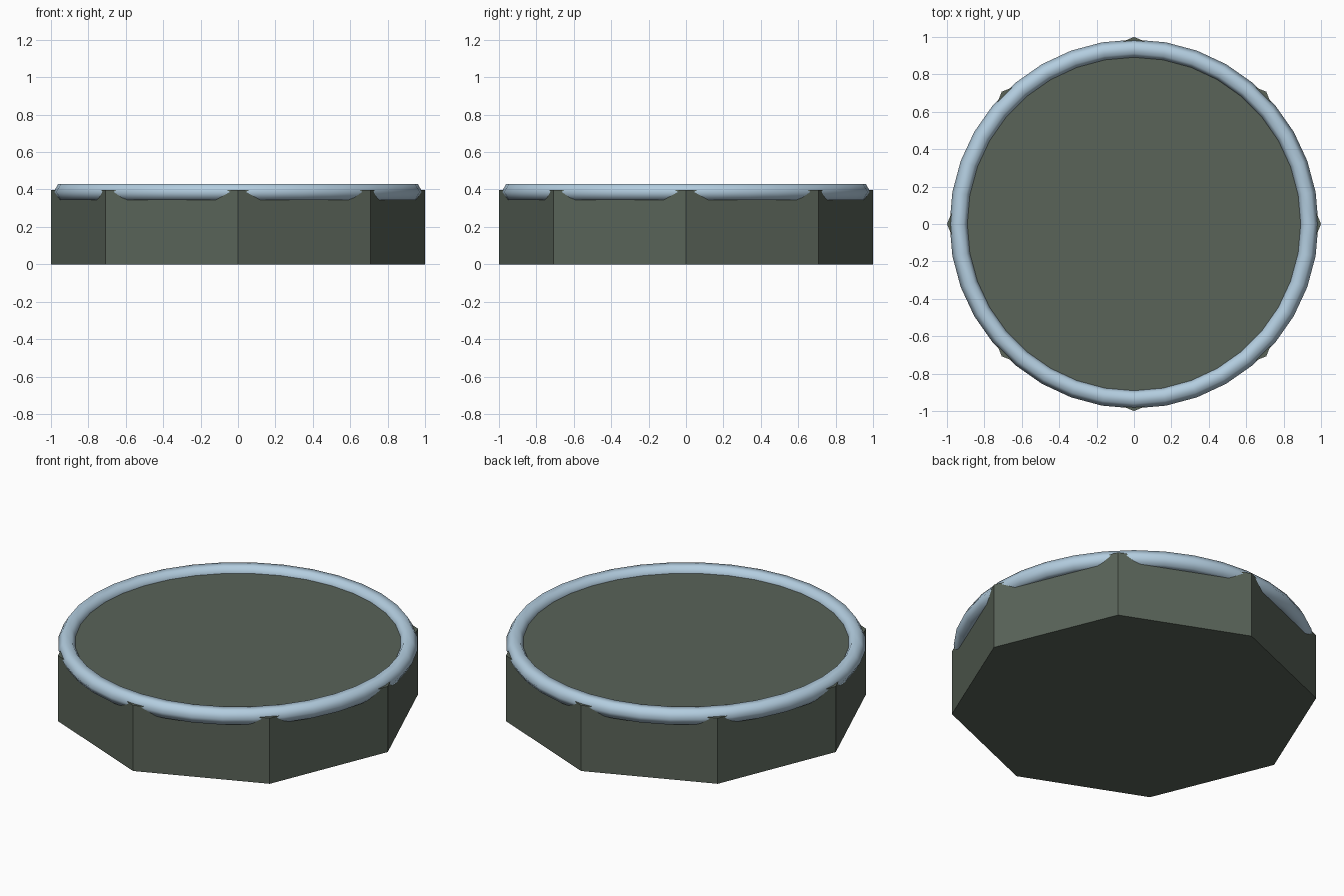
import bpy
import math

if "Cube" in bpy.data.objects:
    bpy.data.objects.remove(bpy.data.objects["Cube"])


def material(name, rgb):
    m = bpy.data.materials.new(name)
    m.diffuse_color = (*rgb, 1)
    m.use_nodes = True
    m.node_tree.nodes["Principled BSDF"].inputs["Base Color"].default_value = m.diffuse_color
    return m


slate = material("dark grey green", (0.100, 0.125, 0.098))
pale_blue = material("pale blue", (0.45, 0.61, 0.74))

# Octagonal slab with corners on the axes
height = 0.396
bpy.ops.mesh.primitive_cylinder_add(vertices=8, radius=1, depth=height,
                                    location=(0, 0, height / 2))
base = bpy.context.object
base.name = "octagonal_base"
base.data.materials.append(slate)

# Raised rim: smooth ring with a six-sided section, sunk into the slab's top edge
bpy.ops.mesh.primitive_torus_add(major_segments=36, minor_segments=6,
                                 major_radius=0.936, minor_radius=0.05,
                                 location=(0, 0, 0.387))
rim = bpy.context.object
rim.name = "round_rim"
rim.data.materials.append(pale_blue)
bpy.ops.object.shade_smooth_by_angle(angle=math.radians(75))
